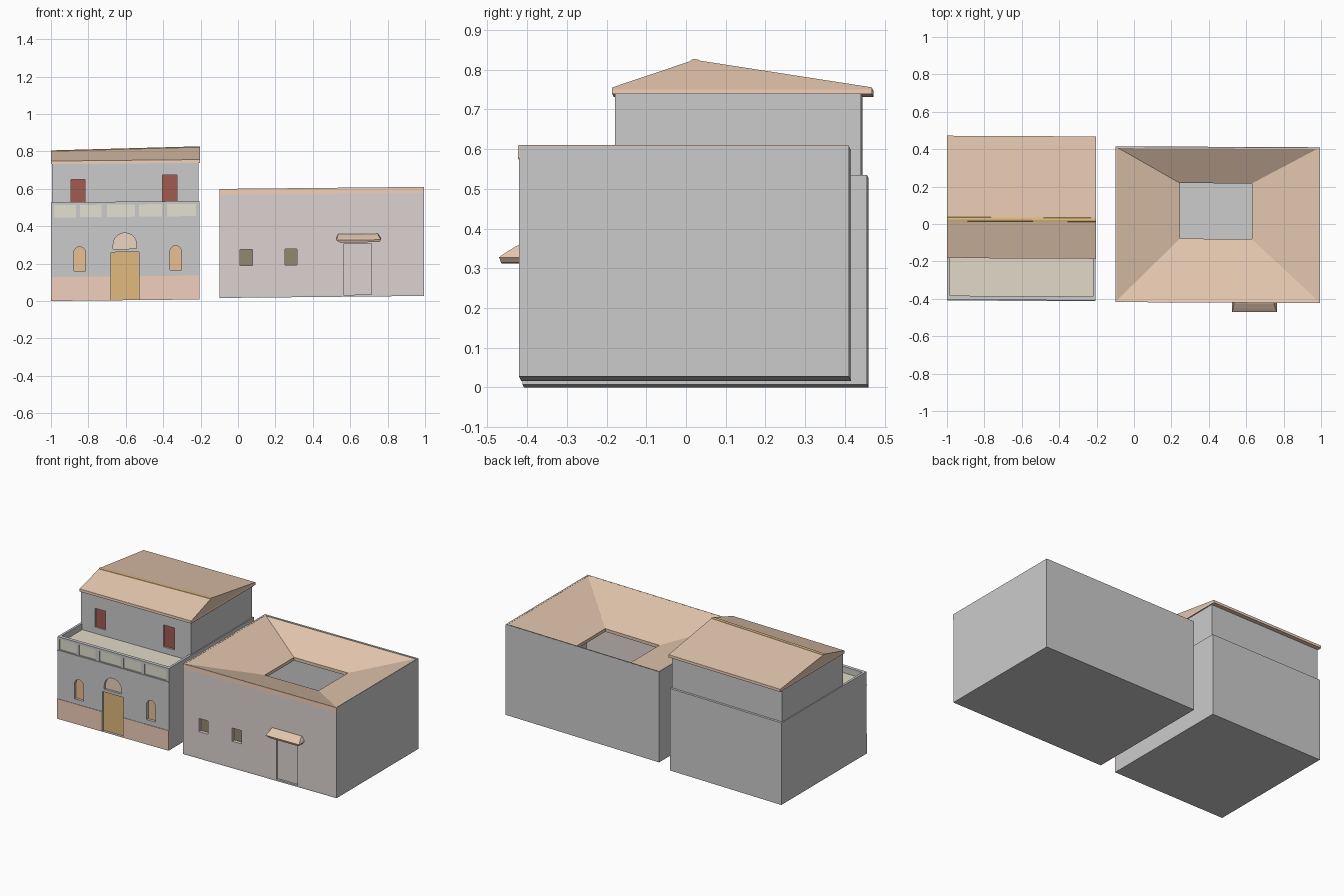
import bpy, bmesh, math

if "Cube" in bpy.data.objects:
    bpy.data.objects.remove(bpy.data.objects["Cube"])

COL = dict(roof=(.76, .56, .42), eave=(.90, .64, .50), gold=(.74, .49, .20), red=(.36, .10, .08),
           pink=(.88, .62, .50), facade=(.72, .65, .64), olive=(.28, .25, .16), tan=(.82, .52, .30),
           cream=(.76, .75, .64), terrace=(.76, .70, .58), peach=(.85, .66, .52))
mats = {}


def mat(key):
    if key not in mats:
        mats[key] = bpy.data.materials.new(key + "_paint")
        mats[key].diffuse_color = (*COL[key], 1)
    return mats[key]


def finish(name, bm, col):
    bmesh.ops.recalc_face_normals(bm, faces=bm.faces)
    me = bpy.data.meshes.new(name)
    bm.to_mesh(me)
    bm.free()
    ob = bpy.data.objects.new(name, me)
    bpy.context.collection.objects.link(ob)
    if col:
        me.materials.append(mat(col))
    return ob


def bridge(name, rings, col, closed=False):
    """Skin between rings of points; capped unless the rings loop round."""
    bm = bmesh.new()
    vs = [[bm.verts.new(p) for p in r] for r in rings]
    n = len(vs[0])
    for k in range(len(vs) if closed else len(vs) - 1):
        a, b = vs[k], vs[(k + 1) % len(vs)]
        for i in range(n):
            j = (i + 1) % n
            bm.faces.new((a[i], a[j], b[j], b[i]))
    if not closed:
        bm.faces.new(vs[0])
        bm.faces.new(vs[-1])
    return finish(name, bm, col)


def box(name, x0, x1, y0, y1, z0, z1, col=None):
    return bridge(name, [[(x0, y0, z), (x1, y0, z), (x1, y1, z), (x0, y1, z)] for z in (z0, z1)], col)


def plate(name, prof, y0, y1, col=None):
    return bridge(name, [[(x, y, z) for x, z in prof] for y in (y0, y1)], col)


def rect(x0, x1, z0, z1):
    return [(x0, z0), (x1, z0), (x1, z1), (x0, z1)]


def arch(x0, x1, z0, z1, n=10):
    cx, r = (x0 + x1) / 2, (x1 - x0) / 2
    h = min(r, z1 - z0)
    pts = [(cx + r * math.cos(math.pi * i / n), z1 - h + h * math.sin(math.pi * i / n)) for i in range(n + 1)]
    return pts if z1 - h - z0 < 1e-4 else [(x0, z0), (x1, z0)] + pts


def cut(ob, cutter):
    m = ob.modifiers.new("opening", 'BOOLEAN')
    m.operation, m.solver, m.object = 'DIFFERENCE', 'EXACT', cutter
    bpy.context.view_layer.objects.active = ob
    bpy.ops.object.modifier_apply(modifier=m.name)
    bpy.data.objects.remove(cutter)


def opening(name, walls, prof, front, depth, col, thick=.006):
    """Recess in a front wall, with a coloured panel at its back."""
    for w in walls:
        cut(w, plate("cutter", prof, front - .03, front + depth))
    plate(name, prof, front + depth - .001, front + depth + thick - .001, col)


# Left house: ground floor block with sunken terrace
F = -.41
ground = box("ground_floor", -1, -.205, F, .455, 0, .527)
cut(ground, box("cutter", -.985, -.22, F + .022, -.18, .485, .6))
box("terrace_floor", -.985, -.22, F + .022, -.18, .482, .487, "terrace")
plinth = box("plinth", -1, -.205, F - .003, F + .004, 0, .128, "pink")
box("parapet_moulding", -1, -.205, F - .004, F + .004, .436, .442)
opening("house_door", [ground, plinth], rect(-.68, -.53, .002, .257), F, .015, "gold")
opening("door_fanlight", [ground], arch(-.667, -.543, .275, .36), F, .015, "peach")
for i, x in enumerate((-.878, -.364)):
    opening(f"arched_window_{i}", [ground], arch(x, x + .062, .158, .288), F, .018, "tan")
for i, (a, b) in enumerate([(-.985, -.865), (-.845, -.73), (-.70, -.55), (-.53, -.405), (-.38, -.225)]):
    opening(f"parapet_panel_{i}", [ground], rect(a, b, .446, .512), F, .006, "cream")

# Left house: upper floor and gable roof
upper = box("upper_floor", -.995, -.21, -.18, .44, .48, .745)
for i, (a, b, t) in enumerate([(-.893, -.818, .648), (-.405, -.325, .668)]):
    opening(f"balcony_door_{i}", [upper], rect(a, b, .488, t), -.18, .012, "red")
ends = ((-1, .803), (-.203, .817))
bridge("gable_roof", [[(x, -.185, .748), (x, .02, r), (x, .465, .748), (x, .465, .742), (x, -.185, .742)]
                      for x, r in ends], "roof")
bridge("roof_eave", [[(x, -.187, .731), (x, -.187, .747), (x, .467, .747), (x, .467, .731)]
                     for x, r in ends], "eave")
bridge("ridge_cap", [[(x, .008, r - .006), (x, .012, r), (x, .02, r + .002), (x, .031, r), (x, .035, r - .006)]
                     for x, r in ends], "gold")

# Right house: hollow shell
X0, X1, Y0, Y1, B, T = -.1, .995, -.415, .415, .007, .588
box("courtyard_floor", X0, X1, Y0, Y1, B, B + .01)
facade = box("front_facade", X0 + .001, X1 - .001, Y0, Y0 + .025, B + .001, .56, "facade")
box("left_wall", X0, X0 + .01, Y0 + .001, Y1, B, T)
box("right_wall", X1 - .01, X1, Y0 + .001, Y1, B, T)
box("back_wall", X0, X1, Y1 - .01, Y1, B, T)
for i, x in enumerate((.012, .25)):
    opening(f"small_window_{i}", [facade], rect(x, x + .066, .18, .265), Y0, .022, "olive")
opening("side_door", [facade], rect(.565, .715, B + .01, .29), Y0, .014, "facade", .016)

# Inward sloping roof around the courtyard opening
def ring(x0, x1, y0, y1, z):
    return [(x0, y0, z), (x1, y0, z), (x1, y1, z), (x0, y1, z)]


outer, inner = (X0 + .001, X1 - .001, Y0 - .001, Y1 - .001), (.245, .63, -.077, .22)
bridge("courtyard_roof", [ring(*outer, .59), ring(*inner, .475), ring(*inner, .455), ring(*outer, .56)],
       "roof", closed=True)
box("front_roof_edge", X0, X1, Y0 - .003, Y0 + .003, .558, .589, "eave")

# Canopy over the side door
bridge("door_canopy", [[(.545, Y0, .297), (.755, Y0, .297), (.755, -.462, .297), (.545, -.462, .297)],
                       [(.525, Y0, .31), (.765, Y0, .31), (.765, -.467, .31), (.525, -.467, .31)],
                       [(.527, Y0, .325), (.76, Y0, .325), (.757, -.45, .322), (.53, -.45, .322)],
                       [(.535, Y0, .342), (.748, Y0, .342), (.748, Y0 - .006, .34), (.535, Y0 - .006, .34)]],
       "roof")

# The whole group leans very slightly
for ob in bpy.data.objects:
    if ob.type == 'MESH':
        for v in ob.data.vertices:
            v.co.z += .01 * (v.co.x + 1)
            v.co.y -= .005 * v.co.x

for m in bpy.data.materials:
    if m.users and not m.is_grease_pencil:
        m.use_nodes = True
        m.node_tree.nodes["Principled BSDF"].inputs["Base Color"].default_value = m.diffuse_color
